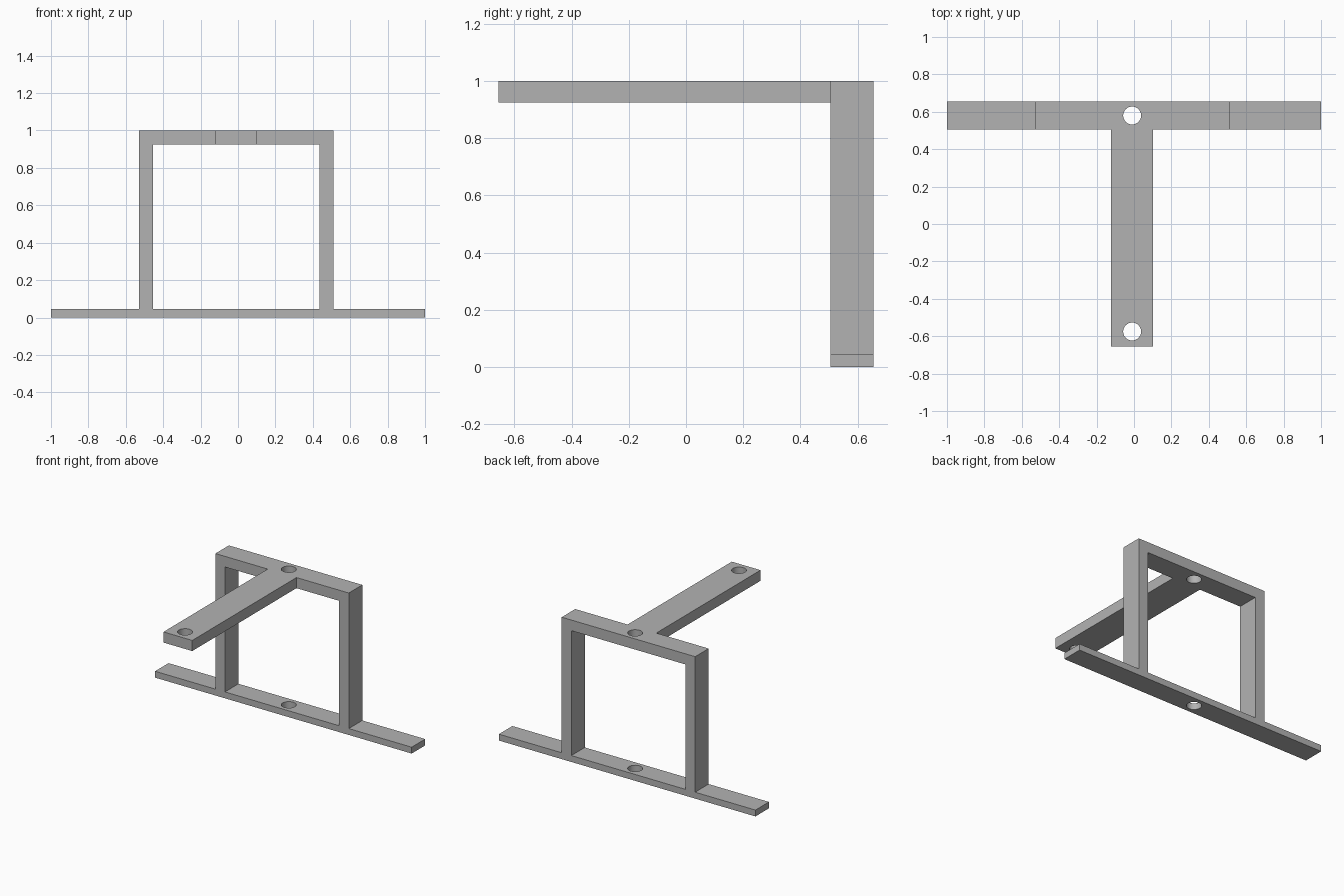
import bpy, bmesh
from mathutils import Matrix, Vector

cube = bpy.data.objects.get("Cube")
if cube:
    bpy.data.objects.remove(cube, do_unlink=True)

grey = bpy.data.materials.new("plain grey")
grey.use_nodes = True
COLOUR = (0.45, 0.45, 0.45, 1)
grey.diffuse_color = COLOUR
grey.node_tree.nodes["Principled BSDF"].inputs["Base Color"].default_value = COLOUR

MID = -0.01                  # centre line of frame and arm
BACK, FRONT = 0.655, 0.505   # depth of the frame
BASE, BEAM = 0.045, 0.925    # top of base, underside of beam
OUT, INN = 0.52, 0.445       # outer and inner faces of the posts


def finish(name, bm):
    bmesh.ops.recalc_face_normals(bm, faces=bm.faces)
    mesh = bpy.data.meshes.new(name)
    bm.to_mesh(mesh)
    bm.free()
    mesh.materials.append(grey)
    obj = bpy.data.objects.new(name, mesh)
    bpy.context.collection.objects.link(obj)
    return obj


def box(name, low, high):
    low, high = Vector(low), Vector(high)
    bm = bmesh.new()
    bmesh.ops.create_cube(bm, size=1, matrix=Matrix.Translation((low + high) / 2)
                          @ Matrix.Diagonal((high - low).to_4d()))
    return finish(name, bm)


def drill(name, y):
    bm = bmesh.new()
    bmesh.ops.create_cone(bm, cap_ends=True, segments=32, radius1=0.048, radius2=0.048,
                          depth=3, matrix=Matrix.Translation((MID, y, 0.5)))
    return finish(name, bm)


def combine(target, tool, operation):
    mod = target.modifiers.new(operation, "BOOLEAN")
    mod.operation, mod.object, mod.solver = operation, tool, "EXACT"
    bpy.context.view_layer.objects.active = target
    bpy.ops.object.modifier_apply(modifier=mod.name)
    bpy.data.objects.remove(tool, do_unlink=True)


# Frame outline: long base with an upright portal, extruded in depth
outline = [(-1, 0), (1, 0), (1, BASE), (MID + OUT, BASE), (MID + OUT, 1),
           (MID - OUT, 1), (MID - OUT, BASE), (-1, BASE)]
bm = bmesh.new()
face = bm.faces.new([bm.verts.new((x, FRONT, z)) for x, z in outline])
ext = bmesh.ops.extrude_face_region(bm, geom=[face])["geom"]
bmesh.ops.translate(bm, vec=(0, BACK - FRONT, 0),
                    verts=[v for v in ext if isinstance(v, bmesh.types.BMVert)])
bracket = finish("bracket_frame", bm)

# Opening between the posts, then the forward arm
combine(bracket, box("opening", (MID - INN, 0, BASE), (MID + INN, 1, BEAM)), "DIFFERENCE")
combine(bracket, box("arm", (MID - 0.112, -BACK, BEAM), (MID + 0.112, FRONT + 0.05, 1)), "UNION")

# Screw holes through beam and base, and at the arm tip
for y in (0.58, -0.575):
    combine(bracket, drill("drill", y), "DIFFERENCE")

# Merge coplanar faces left by the cuts, keep hole walls smooth
bm = bmesh.new()
bm.from_mesh(bracket.data)
bmesh.ops.dissolve_limit(bm, angle_limit=0.01, verts=bm.verts, edges=bm.edges)
bm.to_mesh(bracket.data)
bm.free()
bpy.ops.object.select_all(action="DESELECT")
bracket.select_set(True)
bpy.context.view_layer.objects.active = bracket
bpy.ops.object.shade_smooth_by_angle()
